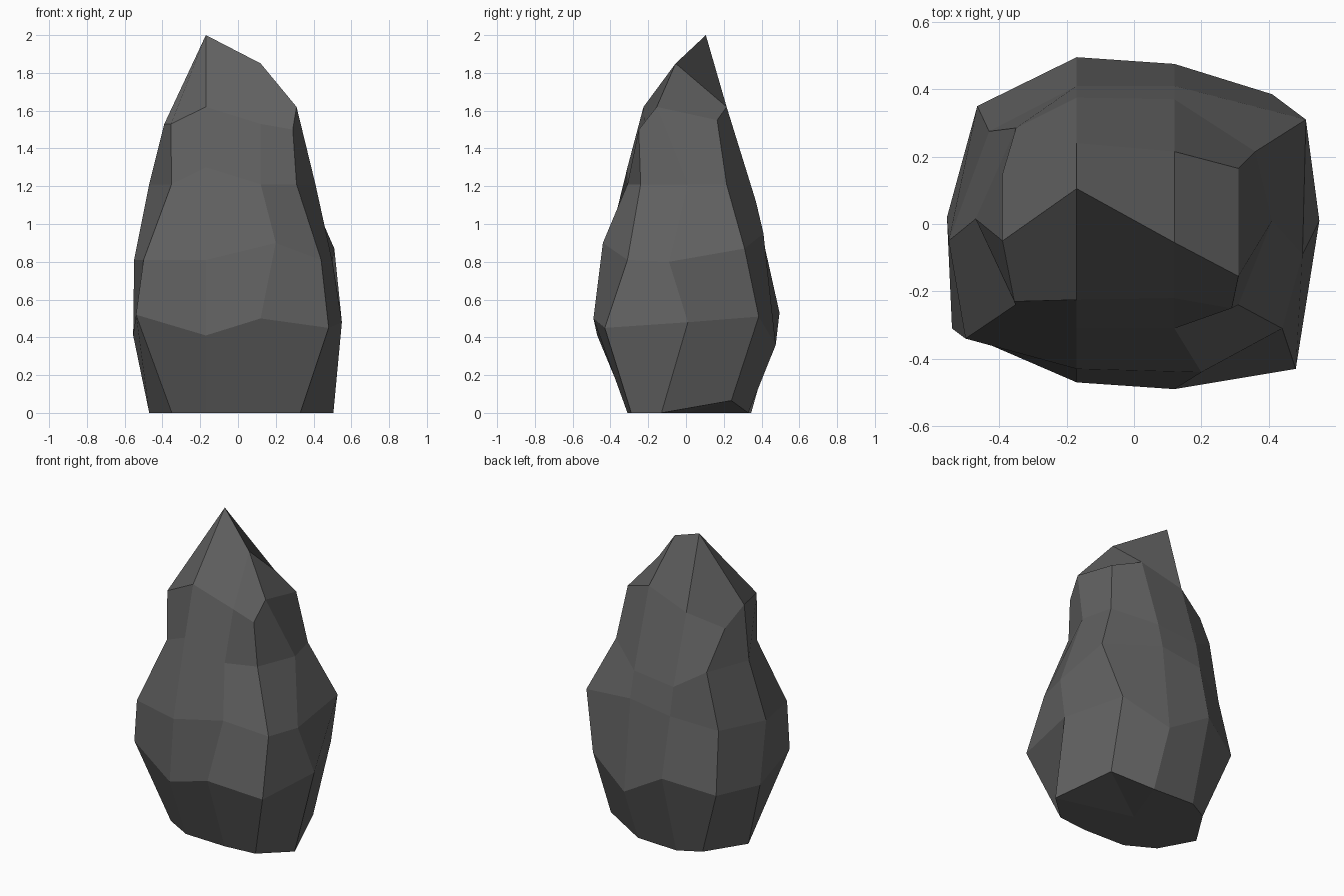
import bpy, bmesh

if "Cube" in bpy.data.objects:
    bpy.data.objects.remove(bpy.data.objects["Cube"])

# Stone colour
stone = bpy.data.materials.new("dark_grey_stone")
stone.diffuse_color = (0.12, 0.12, 0.12, 1)
stone.use_nodes = True
stone.node_tree.nodes["Principled BSDF"].inputs["Base Color"].default_value = stone.diffuse_color

X1, X2 = -0.17, 0.12          # the two flat vertical seams on front and back


def seam(x, profile):
    """Vertical edge path lying in a plane of constant x."""
    return [(x, y, z) for y, z in profile]


# Vertical edge paths, base to shoulder, going round the rock
front_left = [(-.35, -.2, 0), (-.54, -.31, .52), (-.50, -.34, .81), (-.352, -.24, 1.21), (-.355, -.23, 1.53)]
front_a = seam(X1, [(-.30, 0), (-.47, .41), (-.43, .81), (-.31, 1.30), (-.225, 1.62)])
front_b = seam(X2, [(-.31, 0), (-.49, .50), (-.44, .90), (-.31, 1.21), (-.22, 1.53)])
front_b[2] = (.20, -.44, .90)
front_right = [(.33, -.29, 0), (.48, -.43, .45), (.44, -.31, .81), (.31, -.24, 1.21), (.29, -.25, 1.50)]
right = [(.505, -.13, 0), (.55, .01, .48), (.50, -.09, .80), (.41, .01, 1.21), (.31, -.155, 1.62)]
back_right = [(.38, .24, .065), (.41, .385, .51), (.51, .31, .87), (.36, .215, 1.21), (.31, .165, 1.55)]
back_b = seam(X2, [(.33, 0), (.475, .36), (.41, .95), (.37, 1.12), (.215, 1.62)])
back_a = seam(X1, [(.345, 0), (.495, .53), (.41, .91), (.375, 1.09), (.24, 1.53)])
back_left = [(-.31, .27, 0), (-.465, .35, .44), (-.43, .275, .83), (-.35, .285, 1.2), (-.39, .15, 1.45)]
left = [(-.47, .02, 0), (-.555, .02, .41), (-.55, -.05, .81), (-.47, .015, 1.21), (-.39, -.05, 1.53)]
paths = [front_left, front_a, front_b, front_right, right,
         back_right, back_b, back_a, back_left, left]

bm = bmesh.new()
cols = [[bm.verts.new(p) for p in path] for path in paths]

# Sides: quads between neighbouring paths
n = len(cols)
for i in range(n):
    a, b = cols[i], cols[(i + 1) % n]
    for k in range(len(a) - 1):
        bm.faces.new((a[k], b[k], b[k + 1], a[k + 1]))

# Peak: a sloping ridge joined to the shoulder ring
peak = bm.verts.new((X1, .105, 2.0))
ridge = bm.verts.new((X2, -.055, 1.85))
fl, fa, fb, fr, r, br, bb, ba, bl, l = [c[-1] for c in cols]
for face in ((fl, fa, peak, l), (fa, fb, ridge, peak), (fb, fr, r, ridge),
             (r, br, bb, ridge), (bb, ba, peak, ridge), (ba, bl, l, peak)):
    bm.faces.new(face)

# Base: fan around its centre
centre = bm.verts.new((0, 0, 0))
for i in range(n):
    bm.faces.new((cols[(i + 1) % n][0], cols[i][0], centre))

bmesh.ops.recalc_face_normals(bm, faces=bm.faces[:])
mesh = bpy.data.meshes.new("rock")
bm.to_mesh(mesh)
bm.free()
mesh.materials.append(stone)
rock = bpy.data.objects.new("rock", mesh)
bpy.context.collection.objects.link(rock)
